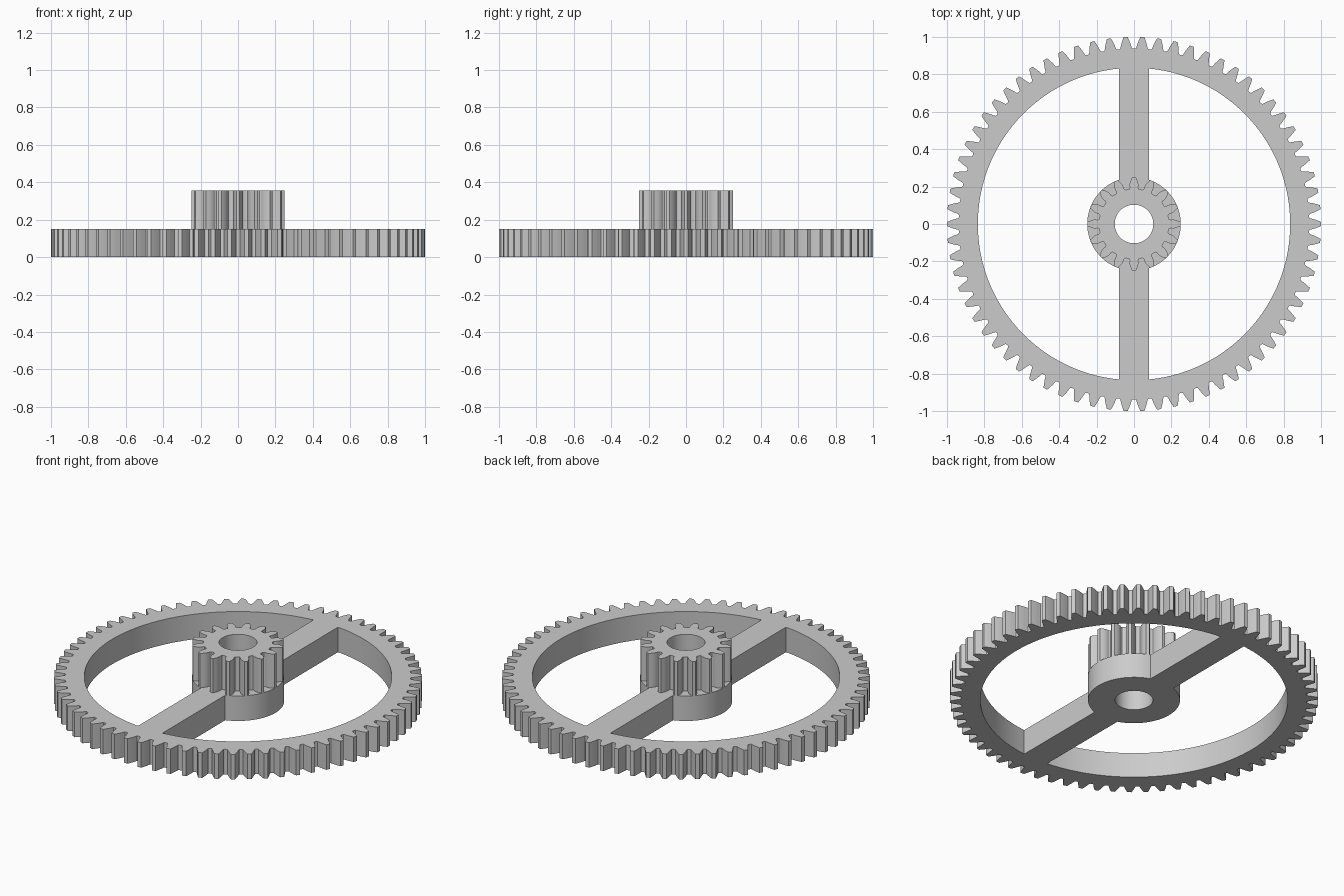
import bpy
import bmesh
from math import pi, sin, cos, tan, acos, asin, radians

cube = bpy.data.objects.get("Cube")
if cube:
    bpy.data.objects.remove(cube, do_unlink=True)

# Main dimensions
MODULE = 1 / 36
RIM_INNER, HUB_R, BORE_R, SPOKE_HALF = 0.835, 0.25, 0.103, 0.081
WHEEL_TOP, PINION_TOP = 0.15, 0.355

grey = bpy.data.materials.new("plain grey")
grey.use_nodes = True
grey.diffuse_color = (0.6, 0.6, 0.6, 1)
grey.node_tree.nodes["Principled BSDF"].inputs["Base Color"].default_value = (0.6, 0.6, 0.6, 1)


def arc(radius, start, end, steps):
    """Points along an arc, both ends included."""
    angles = [start + (end - start) * i / steps for i in range(steps + 1)]
    return [(radius * cos(a), radius * sin(a)) for a in angles]


def circle(radius, steps):
    return arc(radius, 0, 2 * pi, steps)[:-1]


def gear_outline(teeth, flank_steps=5):
    """Involute gear profile with one tooth centred on +x."""
    pressure = radians(20)
    pitch = MODULE * teeth / 2
    base, tip, root = pitch * cos(pressure), pitch + MODULE, pitch - 1.25 * MODULE

    def half_angle(r):
        p = acos(min(1, base / r))
        return pi / (2 * teeth) + (tan(pressure) - pressure) - (tan(p) - p)

    # One flank, from the rounded root up to the tip
    low = root + 0.35 * MODULE
    foot = half_angle(low)
    gap = pi / teeth - foot
    flank = [(root, foot + 0.55 * gap), (root + 0.1 * MODULE, foot + 0.2 * gap)]
    for i in range(flank_steps + 1):
        r = low + (tip - low) * i / flank_steps
        flank.append((r, half_angle(r)))

    points = []
    for k in range(teeth):
        centre = 2 * pi * k / teeth
        tooth = [(r, centre - a) for r, a in flank]
        tooth += [(r, centre + a) for r, a in reversed(flank)]
        points += [(r * cos(a), r * sin(a)) for r, a in tooth]
    return points


def plate(name, loops, bottom, top):
    """Solid plate from an outer loop and any hole loops."""
    bm = bmesh.new()
    for loop in loops:
        verts = [bm.verts.new((x, y, bottom)) for x, y in loop]
        for a, b in zip(verts, verts[1:] + verts[:1]):
            bm.edges.new((a, b))
    bmesh.ops.triangle_fill(bm, use_beauty=True, use_dissolve=False,
                            edges=bm.edges[:], normal=(0, 0, 1))
    raised = bmesh.ops.extrude_face_region(bm, geom=bm.faces[:], use_keep_orig=True)
    moved = [v for v in raised["geom"] if isinstance(v, bmesh.types.BMVert)]
    bmesh.ops.translate(bm, verts=moved, vec=(0, 0, top - bottom))
    bmesh.ops.recalc_face_normals(bm, faces=bm.faces[:])
    mesh = bpy.data.meshes.new(name)
    bm.to_mesh(mesh)
    bm.free()
    mesh.materials.append(grey)
    obj = bpy.data.objects.new(name, mesh)
    bpy.context.collection.objects.link(obj)
    bpy.ops.object.select_all(action="DESELECT")
    obj.select_set(True)
    bpy.context.view_layer.objects.active = obj
    bpy.ops.object.shade_smooth_by_angle(angle=radians(20))
    return obj


# Opening between rim, spokes and hub, mirrored to the other side
outer = pi / 2 - asin(SPOKE_HALF / RIM_INNER)
inner = pi / 2 - asin(SPOKE_HALF / HUB_R)
opening = arc(RIM_INNER, -outer, outer, 64) + arc(HUB_R, inner, -inner, 32)
mirrored = [(-x, y) for x, y in opening]

# Large spoked wheel
bore = circle(BORE_R, 48)
plate("spoked_gear_wheel", [gear_outline(70), opening, mirrored, bore], 0, WHEEL_TOP)

# Small gear standing on the hub
plate("small_gear", [gear_outline(16), bore], WHEEL_TOP, PINION_TOP)
